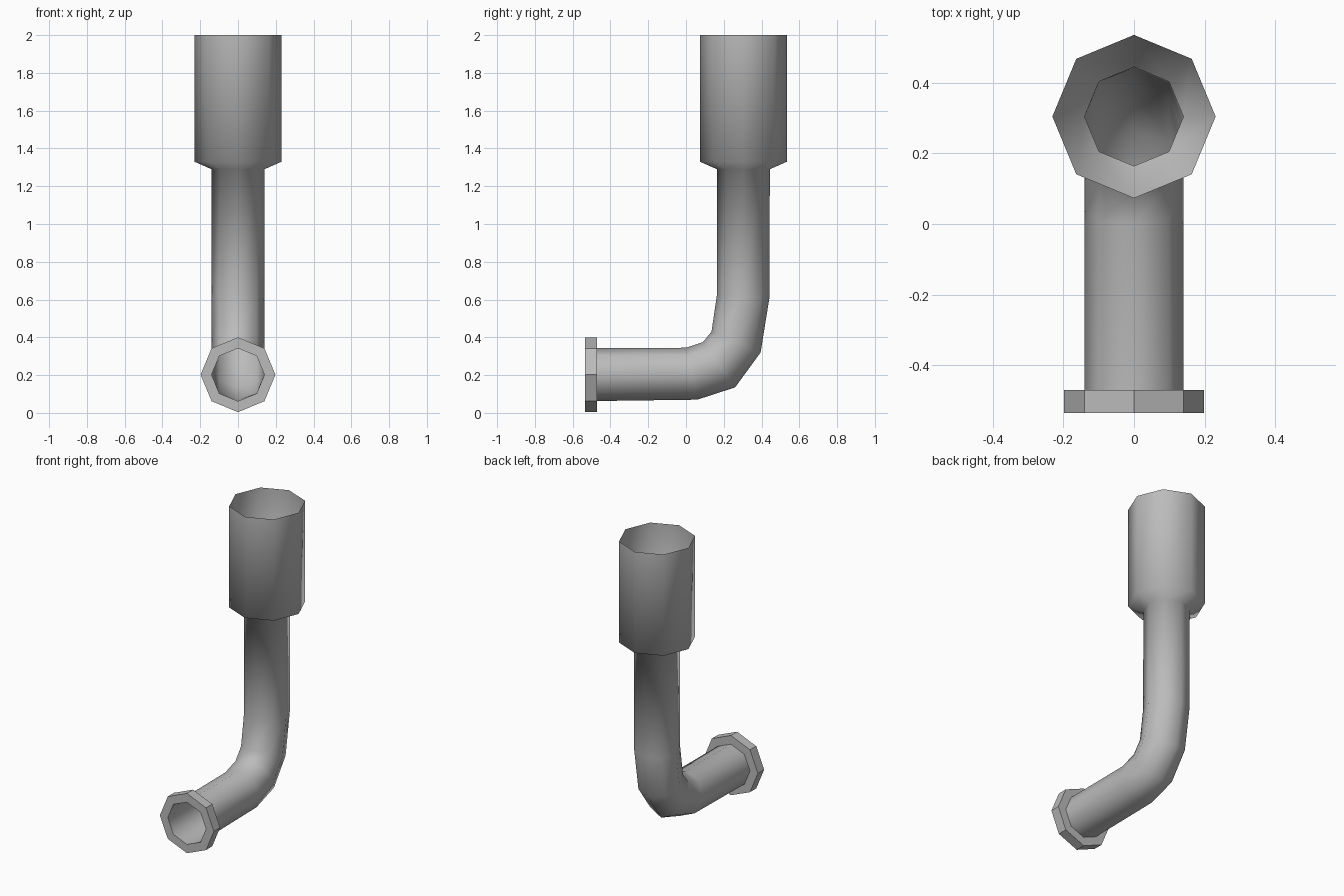
import bpy, bmesh, math
from mathutils import Vector

cube = bpy.data.objects.get("Cube")
if cube:
    bpy.data.objects.remove(cube, do_unlink=True)

SIDES = 8
PIPE_R, CUP_R, FLANGE_R = 0.14, 0.231, 0.198
AXIS_Y, AXIS_Z = 0.304, 0.202
FRONT = -0.535

grey = bpy.data.materials.new("pipe grey")
grey.use_nodes = True
grey.diffuse_color = (0.5, 0.5, 0.5, 1)
grey.node_tree.nodes["Principled BSDF"].inputs["Base Color"].default_value = (0.5, 0.5, 0.5, 1)


def loft(name, sections, smooth, closed=False):
    """Bridge octagons, each given by its inner-bend point, outer-bend point and radius."""
    bm = bmesh.new()
    rings = []
    for inner, outer, radius in sections:
        a, b = Vector((0, *inner)), Vector((0, *outer))
        centre, half = (a + b) / 2, (a - b) / 2
        ring = []
        for i in range(SIDES):
            t = math.tau * i / SIDES
            ring.append(bm.verts.new(centre + half * math.cos(t) + Vector((radius * math.sin(t), 0, 0))))
        rings.append(ring)
    pairs = list(zip(rings, rings[1:]))
    if closed:
        pairs.append((rings[-1], rings[0]))
    for r, s in pairs:
        for i in range(SIDES):
            j = (i + 1) % SIDES
            f = bm.faces.new((r[i], r[j], s[j], s[i]))
            f.smooth = smooth
    bmesh.ops.recalc_face_normals(bm, faces=bm.faces)
    # Outward normals on the side of the pipe that faces away from its axis
    probe = max(bm.verts, key=lambda v: v.co.x).link_faces[0]
    if probe.normal.x < 0:
        bmesh.ops.reverse_faces(bm, faces=bm.faces)
    mesh = bpy.data.meshes.new(name)
    bm.to_mesh(mesh)
    bm.free()
    mesh.materials.append(grey)
    obj = bpy.data.objects.new(name, mesh)
    bpy.context.collection.objects.link(obj)
    return obj


def across(y, r):
    """Section of the level run."""
    return (y, AXIS_Z + r), (y, AXIS_Z - r), r


def upright(z, r):
    """Section of the standing run."""
    return (AXIS_Y - r, z), (AXIS_Y + r, z), r


# Pipe: level run, elbow, standing run, then the wide open cup
loft("bent_pipe", [
    across(FRONT, PIPE_R),
    ((0.0, 0.345), (0.06, 0.07), PIPE_R),
    ((0.09, 0.375), (0.26, 0.135), PIPE_R),
    ((0.135, 0.43), (0.395, 0.32), PIPE_R),
    ((0.163, 0.62), (0.441, 0.605), PIPE_R),
    upright(1.29, PIPE_R),
    upright(1.33, CUP_R),
    upright(2.0, CUP_R),
], smooth=True)

# Flange collar around the front opening
BACK = -0.47
loft("front_flange", [
    across(FRONT, PIPE_R), across(FRONT, FLANGE_R),
    across(BACK, FLANGE_R), across(BACK, PIPE_R),
], smooth=False)
